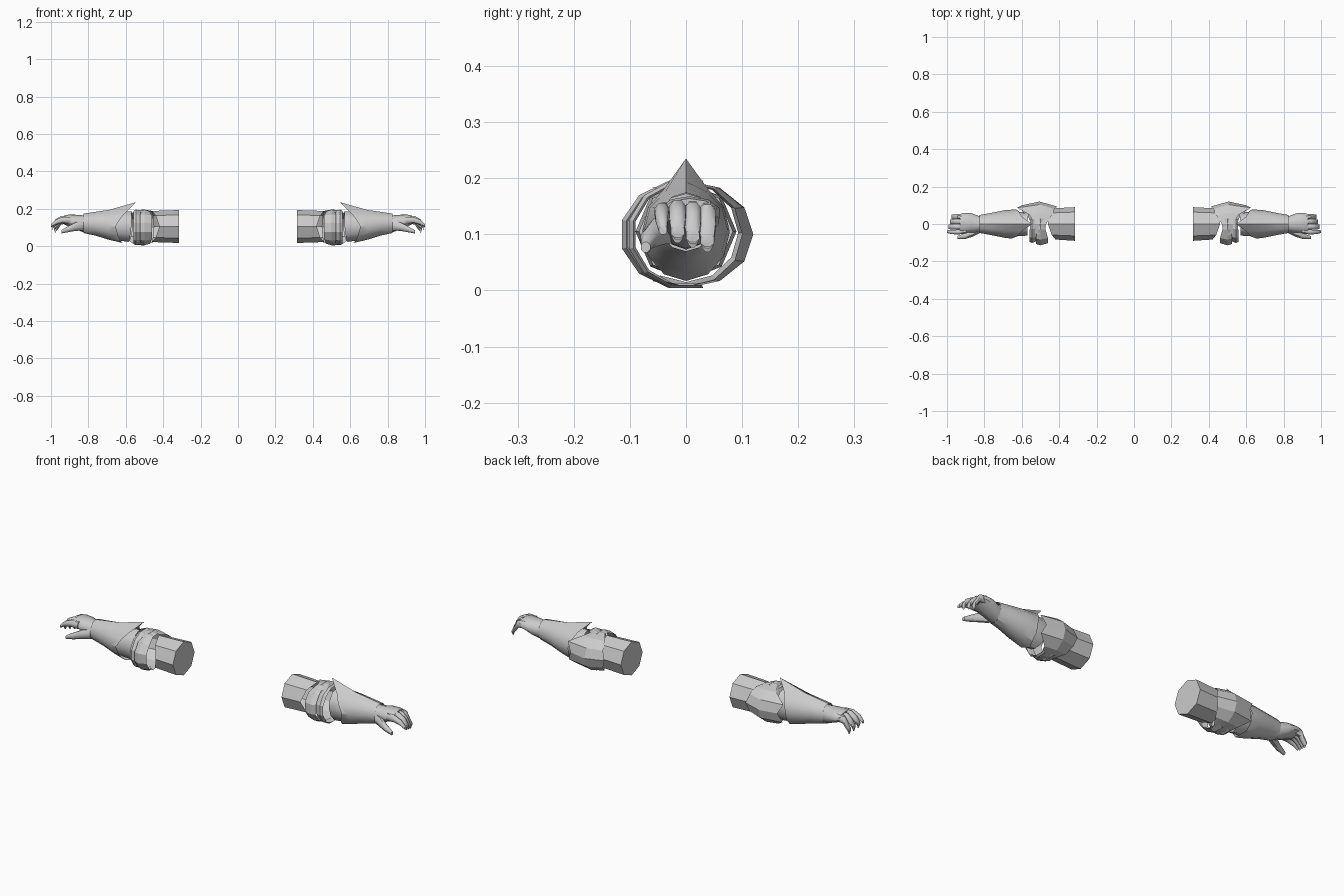
import bpy, bmesh, math

if "Cube" in bpy.data.objects:
    bpy.data.objects.remove(bpy.data.objects["Cube"])

steel = bpy.data.materials.new("pale_steel")
steel.diffuse_color = (0.6, 0.6, 0.6, 1)
steel.use_nodes = True
steel.node_tree.nodes["Principled BSDF"].inputs["Base Color"].default_value = steel.diffuse_color


def finish(name, bm, angle=35):
    """Turn a bmesh into a mirrored, smooth shaded part."""
    bmesh.ops.recalc_face_normals(bm, faces=bm.faces)
    me = bpy.data.meshes.new(name)
    bm.to_mesh(me)
    bm.free()
    me.materials.append(steel)
    ob = bpy.data.objects.new(name, me)
    bpy.context.collection.objects.link(ob)
    bpy.ops.object.select_all(action='DESELECT')
    ob.select_set(True)
    bpy.context.view_layer.objects.active = ob
    bpy.ops.object.shade_smooth_by_angle(angle=math.radians(angle))
    ob.modifiers.new("other_arm", 'MIRROR').use_mirror_merge = False
    return ob


def shell(name, rows, degs, closed=True, caps=(), angle=35):
    """Skin rows of points; each row is a function of the angle in degrees."""
    bm = bmesh.new()
    grid = [[bm.verts.new(f(d)) for d in degs] for f in rows]
    n = len(degs)
    for a, b in zip(grid, grid[1:]):
        for i in range(n if closed else n - 1):
            j = (i + 1) % n
            bm.faces.new((a[i], a[j], b[j], b[i]))
    for c in caps:
        bm.faces.new(grid[c])
    return finish(name, bm, angle)


def ring(x, cy, cz, ry, rz, spike=0):
    """Ellipse row; x is a number or a table {angle: x} that is interpolated."""
    def f(d):
        d %= 360
        px = x
        if isinstance(x, dict):
            ks = sorted(x)
            ks = [ks[-1] - 360] + ks + [ks[0] + 360]
            for k, m in zip(ks, ks[1:]):
                if k <= d <= m:
                    px = x[k % 360] + (x[m % 360] - x[k % 360]) * (d - k) / (m - k)
                    break
        a = math.radians(d)
        return (px, cy + ry * math.cos(a),
                cz + rz * math.sin(a) + (spike if d == 90 else 0))
    return f


def tube(name, pts, sides=8, angle=50):
    """Closed limb along x from (x, cy, cz, ry, rz) sections."""
    degs = [360 * (i + .5) / sides for i in range(sides)]
    return shell(name, [ring(*p) for p in pts], degs, caps=(0, -1), angle=angle)


twelve = range(0, 360, 30)

# Upper arm sleeve, closed at the shoulder end and cut back at the elbow pit
shell("upper_arm_sleeve",
      [ring(.315, 0, .105, .09, .088),
       ring({0: .45, 90: .46, 180: .42, 270: .46}, 0, .105, .083, .083)],
      range(0, 360, 45), caps=(0,))

# Ridged elbow cap: wide at the back, narrow over the top and underneath
shell("elbow_cap",
      [ring({0: .41, 60: .44, 90: .47, 120: .48, 240: .48, 270: .47, 300: .44},
            0, .103, .093, .088),
       ring(.505, 0, .1, .12, .096),
       ring({0: .60, 30: .625, 60: .56, 90: .53, 120: .53, 240: .53, 270: .55,
             300: .57, 330: .62}, 0, .1, .1, .093)],
      list(range(-120, 121, 30)), closed=False, angle=20)

# Two fanned plates across the inside of the elbow
for name, x0, x1, r in (("upper_elbow_plate", .46, .525, .118),
                        ("lower_elbow_plate", .515, .56, .105)):
    mid = (x0 + x1) / 2
    shell(name,
          [ring({90: mid - .012, 135: x0, 225: x0, 270: mid - .012}, 0, .1, r - .012, .09),
           ring(mid + .008, 0, .1, r, .099),
           ring({90: mid + .018, 135: x1, 225: x1, 270: mid + .018}, 0, .1, r - .008, .093)],
          list(range(75, 286, 30)), closed=False, angle=20)

# Inner collar that shows inside the cuff
shell("inner_collar",
      [ring({0: .56, 90: .57, 180: .57, 270: .585}, 0, .105, .062, .082),
       ring(.66, 0, .105, .068, .072),
       ring(.71, 0, .11, .06, .062)], twelve)

# Forearm guard with a raised point and notched sides
shell("forearm_guard",
      [ring({0: .63, 60: .60, 90: .545, 120: .60, 180: .655, 240: .63, 270: .615, 300: .63},
            0, .105, .078, .088, .042),
       ring(.69, 0, .11, .074, .076, .008),
       ring(.76, 0, .118, .060, .062, .004),
       ring(.825, 0, .122, .048, .052)], twelve, angle=30)

# Glove: wrist and palm
tube("palm", [(.79, 0, .12, .043, .047), (.83, 0, .12, .045, .045),
              (.87, .006, .13, .055, .038), (.91, .006, .138, .056, .03),
              (.93, .006, .14, .05, .024)], 10)

# Three closed fingers, bent down at the tips
for i, y in enumerate((-.015, .012, .038)):
    drop = .008 * i
    tube("finger_%d" % (i + 1),
         [(.905, y, .14, .015, .022), (.945, y, .143 - drop / 2, .0165, .02),
          (.975 - drop, y, .128 - drop, .0155, .018),
          (.992 - drop, y, .105 - drop, .013, .014),
          (.990 - drop, y, .092 - drop, .008, .008)], 8)

# Raised index finger
tube("index_finger", [(.895, -.038, .138, .014, .02), (.94, -.043, .14, .014, .017),
                      (.975, -.043, .128, .012, .014), (1.0, -.041, .108, .008, .009)], 8)

# Thumb, set low on the front side
tube("thumb", [(.825, -.03, .11, .02, .028), (.865, -.05, .105, .02, .025),
               (.905, -.066, .092, .016, .018), (.945, -.072, .077, .009, .01)], 8)
